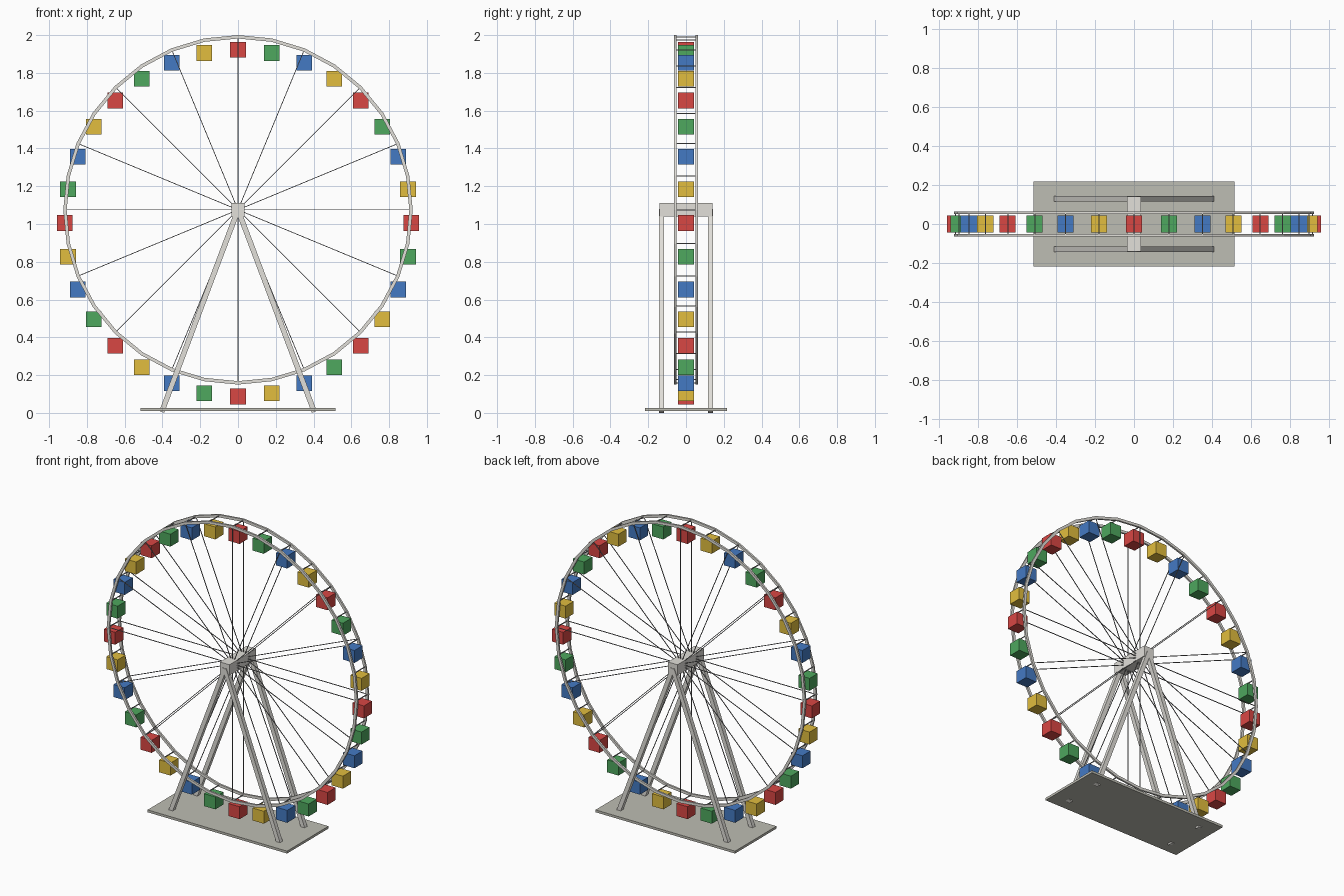
import bpy, bmesh, math
from mathutils import Vector, Matrix

cube = bpy.data.objects.get("Cube")
if cube:
    bpy.data.objects.remove(cube, do_unlink=True)

CARS = 32            # cabins, rim segments and cross ties
SPOKES = 16          # spokes per rim
HUB_Z = 1.075
RIM_R = 0.916
RIM_Y = 0.057


def material(name, r, g, b):
    """Flat material from display colour values in 0..255."""
    lin = [((c / 255 + 0.055) / 1.055) ** 2.4 for c in (r, g, b)] + [1]
    m = bpy.data.materials.new(name)
    m.use_nodes = True
    m.diffuse_color = lin
    m.node_tree.nodes["Principled BSDF"].inputs["Base Color"].default_value = lin
    return m


steel = material("light steel", 226, 224, 218)
plate = material("base grey", 190, 189, 179)
wire = material("wire grey", 158, 158, 160)
cabin_mats = [material("cabin red", 217, 71, 68),
              material("cabin green", 78, 168, 94),
              material("cabin blue", 68, 122, 196),
              material("cabin yellow", 226, 190, 62)]


def finish(name, bm, mat):
    bmesh.ops.recalc_face_normals(bm, faces=bm.faces)
    me = bpy.data.meshes.new(name)
    bm.to_mesh(me)
    bm.free()
    me.materials.append(mat)
    ob = bpy.data.objects.new(name, me)
    bpy.context.scene.collection.objects.link(ob)


def add_box(bm, centre, size):
    bmesh.ops.create_cube(bm, size=1, matrix=Matrix.Translation(centre) @ Matrix.Diagonal((*size, 1)))


def add_beam(bm, p, q, width):
    """Square bar from p to q; for bars in the xz plane, one side faces y."""
    p, q = Vector(p), Vector(q)
    axis = (q - p).normalized()
    side = Vector((0, 1, 0)) if abs(axis.y) < 0.9 else Vector((1, 0, 0))
    other = side.cross(axis)
    rot = Matrix((other, side, axis)).transposed().to_4x4()
    size = Matrix.Diagonal((width, width, (q - p).length, 1))
    bmesh.ops.create_cube(bm, size=1, matrix=Matrix.Translation((p + q) / 2) @ rot @ size)


def on_wheel(i, count, radius, y):
    """Point i of count on the wheel, clockwise from the top."""
    a = math.tau * i / count
    return Vector((radius * math.sin(a), y, HUB_Z + radius * math.cos(a)))


# Base plate
bm = bmesh.new()
add_box(bm, (0, 0, 0.018), (1.03, 0.436, 0.016))
finish("base_plate", bm, plate)

# Hub axle
bm = bmesh.new()
add_box(bm, (0, 0, HUB_Z), (0.07, 0.28, 0.072))
finish("hub_axle", bm, steel)

for y_sign, end in ((-1, "front"), (1, "back")):
    # A-frame legs
    for x_sign, hand in ((-1, "right"), (1, "left")):
        bm = bmesh.new()
        add_beam(bm, (x_sign * 0.404, y_sign * 0.13, 0.005), (0, y_sign * 0.13, HUB_Z), 0.028)
        finish(f"{end}_{hand}_leg", bm, steel)

    # Rim: a rectangular section spun into a faceted ring
    y = y_sign * RIM_Y
    bm = bmesh.new()
    section = [bm.verts.new((0, y + dy, HUB_Z + RIM_R + dr))
               for dy, dr in ((-0.006, -0.009), (0.006, -0.009), (0.006, 0.009), (-0.006, 0.009))]
    edges = [bm.edges.new((section[k], section[(k + 1) % 4])) for k in range(4)]
    bmesh.ops.spin(bm, geom=section + edges, cent=(0, 0, HUB_Z), axis=(0, 1, 0),
                   angle=math.tau, steps=CARS, use_merge=True)
    bmesh.ops.remove_doubles(bm, verts=bm.verts, dist=0.0005)
    finish(f"{end}_rim", bm, steel)

    # Spokes
    bm = bmesh.new()
    for i in range(SPOKES):
        add_beam(bm, (0, y, HUB_Z), on_wheel(i, SPOKES, RIM_R, y), 0.004)
    finish(f"{end}_spokes", bm, wire)

# Cross ties between the rims
bm = bmesh.new()
for i in range(CARS):
    add_beam(bm, on_wheel(i, CARS, RIM_R, -RIM_Y), on_wheel(i, CARS, RIM_R, RIM_Y), 0.005)
finish("cross_ties", bm, wire)

# Cabins hanging level below each tie
for i in range(CARS):
    bm = bmesh.new()
    add_box(bm, on_wheel(i, CARS, RIM_R + 0.002, 0) - Vector((0, 0, 0.07)), (0.083, 0.086, 0.083))
    finish(f"cabin_{i + 1}", bm, cabin_mats[i % 4])
